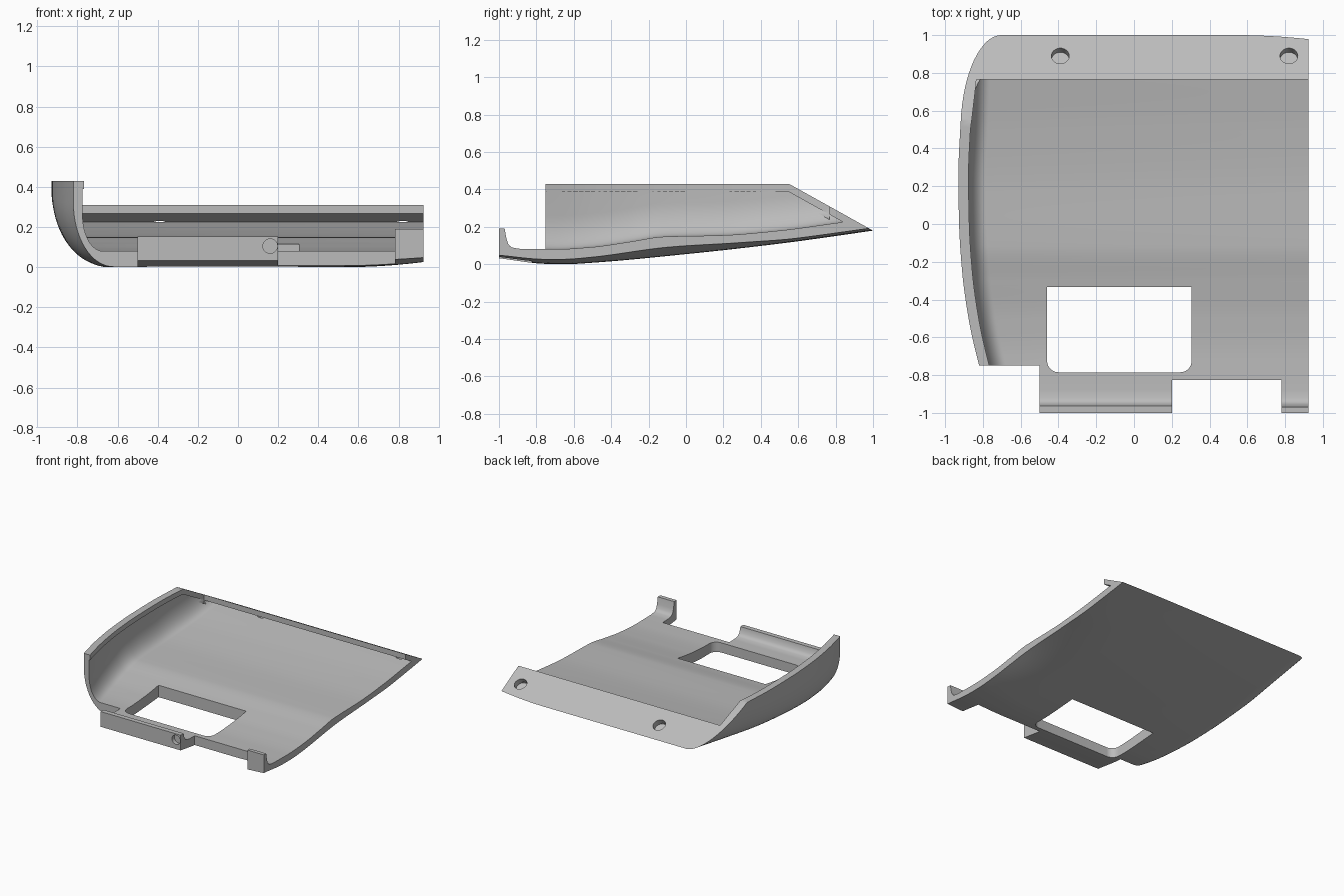
import bpy, bmesh, math
from mathutils import Vector, Matrix

if "Cube" in bpy.data.objects:
    bpy.data.objects.remove(bpy.data.objects["Cube"])

RIGHT = 0.925                       # flat open side
SLOPE = Vector((0, 0.486, 0.874))   # normal of the sloping rear face
REAR = Vector((0, 0.55, 0.43))      # where the rim starts to slope down


def curve(*pts):
    """Smooth monotone curve through a few (y, value) points."""
    d = [(b[1] - a[1]) / (b[0] - a[0]) for a, b in zip(pts, pts[1:])]
    m = [d[0]] + [2 * p * q / (p + q) if p * q > 0 else 0 for p, q in zip(d, d[1:])] + [d[-1]]

    def f(y):
        i = 0
        while i < len(pts) - 2 and y > pts[i + 1][0]:
            i += 1
        (y0, v0), (y1, v1) = pts[i], pts[i + 1]
        h = y1 - y0
        t = min(max((y - y0) / h, 0), 1)
        return (v0 * (1 + 2 * t) * (1 - t) ** 2 + h * m[i] * t * (1 - t) ** 2
                + v1 * t * t * (3 - 2 * t) + h * m[i + 1] * t * t * (t - 1))
    return f


# Lengthwise curves: underside, lift of its open edge, floor and side wall
under = curve((-1, .032), (-.75, .002), (-.65, 0), (-.5, .008), (0, .054), (.5, .11), (1.06, .188))
lift = curve((-1, .016), (-.75, .024), (-.5, .03), (-.12, .047), (.3, .03), (.6, .017), (1.06, .015))
floor = curve((-1.1, .192), (-.968, .19), (-.957, .12), (-.93, .09), (-.88, .082), (-.7, .08),
              (-.5, .092), (-.3, .12), (-.12, .147), (.2, .155), (.5, .18), (.8, .22), (.95, .24))
wall = curve((-1.1, -.72), (-.75, -.82), (-.5, -.876), (-.25, -.91), (0, -.926), (.25, -.93),
             (.6, -.915), (1.06, -.9))


def corner(x, z, rx, rz, steps=16):
    """Quarter ellipse from the floor up to the side wall."""
    return [(x + rx - rx * math.sin(a), z + rz * (1 - math.cos(a)))
            for a in (math.pi / 2 * i / steps for i in range(steps + 1))]


def shell_section(y):
    xs = [RIGHT - .4 * i / 10 for i in range(11)]
    edge = [(x, under(y) + lift(y) * ((x - .525) / .4) ** 2) for x in xs]
    left = corner(wall(y), under(y), .2, .32)
    return [(RIGHT, .6)] + edge + left + [(wall(y), .6)]


def cavity_section(y):
    return [(1.1, .6), (1.1, floor(y))] + corner(wall(y) + .046, floor(y), .1, .18) + [(wall(y) + .046, .6)]


def opening_section(y):
    z = min(.375, .36 - .556 * (y - .55))
    x = wall(y) + .054 + max(0, y - .5) * .08
    return [(1.1, .6), (1.1, z), (x, z), (x, .6)]


def add_object(name, bm):
    bmesh.ops.recalc_face_normals(bm, faces=bm.faces)
    mesh = bpy.data.meshes.new(name)
    bm.to_mesh(mesh)
    bm.free()
    ob = bpy.data.objects.new(name, mesh)
    bpy.context.collection.objects.link(ob)
    return ob


def loft(name, section, y0, y1, steps, planes=()):
    """Solid skinned through cross-sections, then trimmed by planes."""
    bm = bmesh.new()
    rings = []
    for i in range(steps + 1):
        y = y0 + (y1 - y0) * i / steps
        rings.append([bm.verts.new((x, y, z)) for x, z in section(y)])
    n = len(rings[0])
    for a, b in zip(rings, rings[1:]):
        for j in range(n):
            k = (j + 1) % n
            bm.faces.new((a[j], a[k], b[k], b[j]))
    bm.faces.new(rings[0])
    bm.faces.new(rings[-1])
    for co, no in planes:
        bmesh.ops.bisect_plane(bm, geom=bm.verts[:] + bm.edges[:] + bm.faces[:],
                               plane_co=co, plane_no=no, clear_outer=True)
        bmesh.ops.holes_fill(bm, edges=[e for e in bm.edges if e.is_boundary], sides=0)
    return add_object(name, bm)


def box(name, x0, x1, y0, y1, z0, z1):
    bm = bmesh.new()
    size = Matrix.Diagonal((x1 - x0, y1 - y0, z1 - z0, 1))
    mid = Matrix.Translation(((x0 + x1) / 2, (y0 + y1) / 2, (z0 + z1) / 2))
    bmesh.ops.create_cube(bm, size=1, matrix=mid @ size)
    return add_object(name, bm)


def drill(name, centre, axis, radius, depth):
    """Cylinder reaching the same depth either side of its centre."""
    bm = bmesh.new()
    turn = Vector(axis).to_track_quat('Z', 'Y').to_matrix().to_4x4()
    bmesh.ops.create_cone(bm, cap_ends=True, segments=40, radius1=radius, radius2=radius,
                          depth=2 * depth, matrix=Matrix.Translation(centre) @ turn)
    return add_object(name, bm)


def window(name, x0, x1, y0, y1, r):
    """Upright prism with its two front corners rounded."""
    pts = [(x1, y1), (x0, y1)]
    for cx, start in ((x0 + r, math.pi), (x1 - r, 1.5 * math.pi)):
        pts += [(cx + r * math.cos(start + i * math.pi / 16),
                 y0 + r + r * math.sin(start + i * math.pi / 16)) for i in range(9)]
    bm = bmesh.new()
    face = bm.faces.new([bm.verts.new((x, y, -.2)) for x, y in pts])
    top = bmesh.ops.extrude_face_region(bm, geom=[face])["geom"]
    bmesh.ops.translate(bm, vec=(0, 0, .8), verts=[v for v in top if isinstance(v, bmesh.types.BMVert)])
    return add_object(name, bm)


# Outer body, trimmed by the level rim and the sloping rear face
cover = loft("cover_shell", shell_section, -1, 1.06, 80, [((0, 0, .43), (0, 0, 1)), (REAR, SLOPE)])

# Hollow below the rim lip, then the narrower opening through it
cutters = [
    loft("cavity_cutter", cavity_section, -1.1, .95, 220,
         [((0, 0, .39), (0, 0, 1)), (REAR - SLOPE * .038, SLOPE)]),
    loft("opening_cutter", opening_section, -1.15, .766, 60),
    # Stepped front edge with two tabs
    box("left_step_cutter", -1.2, -.5, -1.2, -.75, -.2, .8),
    box("middle_step_cutter", .2, .782, -1.2, -.825, -.2, .8),
    box("tab_top_cutter", -.6, .3, -1.2, -.9, .152, .4),
    # Rectangular window and round holes
    window("window_cutter", -.46, .305, -.785, -.333, .06),
    drill("tab_hole_cutter", (.16, -1, .105), (0, 1, 0), .036, .03),
]
for side, x in (("right", -.39), ("left", .82)):
    cutters.append(drill(side + "_screw_cutter", Vector((x, .89, .241)), SLOPE, .047, .045))

bpy.context.view_layer.objects.active = cover
for cutter in cutters:
    cutter.hide_render = True
    mod = cover.modifiers.new(cutter.name, 'BOOLEAN')
    mod.operation = 'DIFFERENCE'
    mod.solver = 'EXACT'
    mod.object = cutter
    bpy.ops.object.modifier_apply(modifier=mod.name)
for cutter in cutters:
    bpy.data.objects.remove(cutter)

# Plain grey plastic
grey = bpy.data.materials.new("grey_plastic")
grey.use_nodes = True
colour = (.5, .5, .5, 1)
grey.diffuse_color = colour
grey.node_tree.nodes["Principled BSDF"].inputs["Base Color"].default_value = colour
cover.data.materials.clear()
cover.data.materials.append(grey)
for poly in cover.data.polygons:
    poly.material_index = 0

bpy.ops.object.select_all(action='DESELECT')
cover.select_set(True)
bpy.ops.object.shade_smooth_by_angle(angle=math.radians(30))
